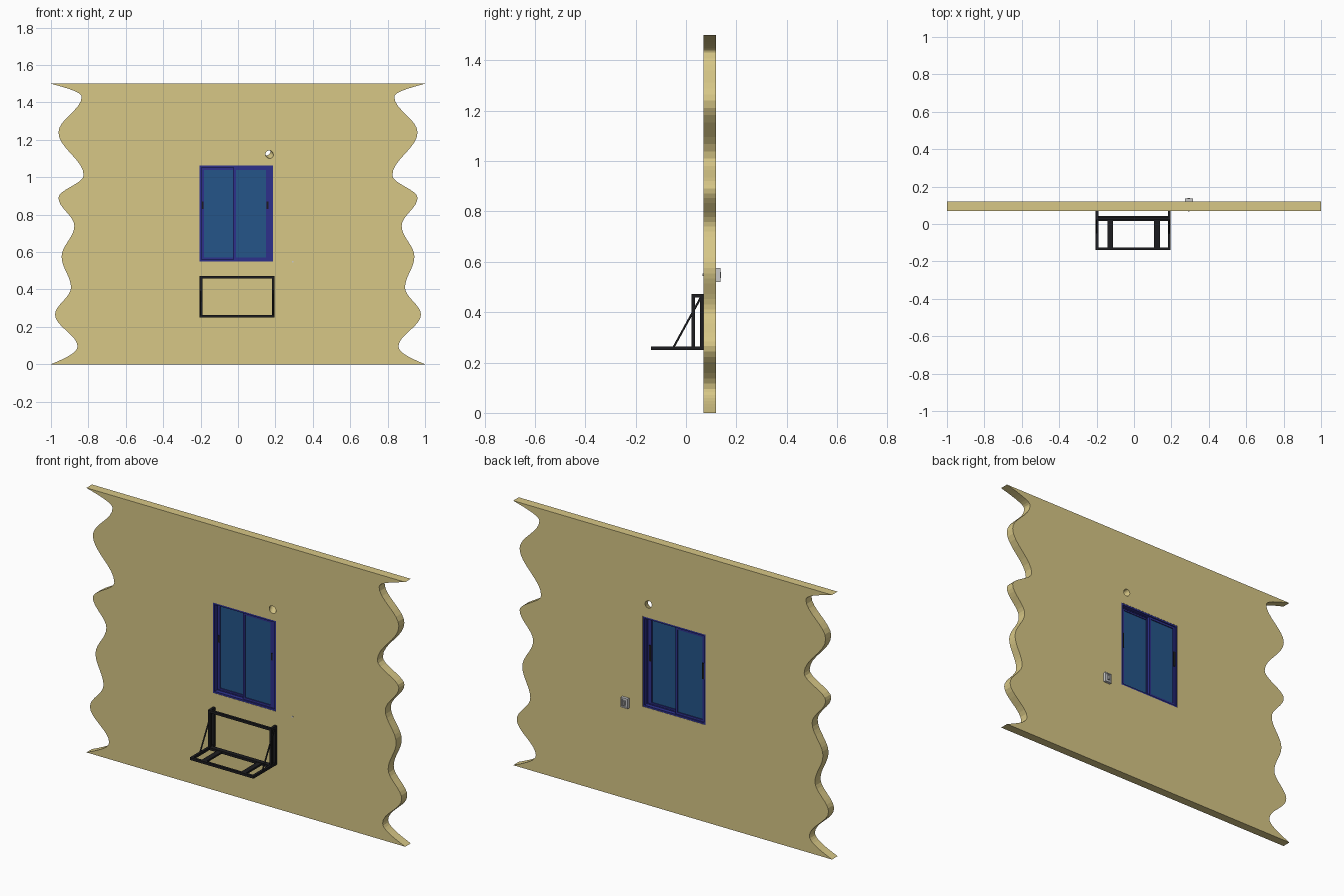
import bpy, bmesh, math
from mathutils import Vector

if "Cube" in bpy.data.objects:
    bpy.data.objects.remove(bpy.data.objects["Cube"])


def material(name, rgb):
    m = bpy.data.materials.new(name)
    m.diffuse_color = (*rgb, 1)
    m.use_nodes = True
    m.node_tree.nodes["Principled BSDF"].inputs["Base Color"].default_value = m.diffuse_color
    return m


SAND = material("sand_wall", (0.68, 0.57, 0.24))
BLUE = material("blue_frame", (0.026, 0.03, 0.26))
GLASS = material("blue_glass", (0.018, 0.09, 0.25))
BLACK = material("black_metal", (0.012, 0.012, 0.014))


def finish(name, bm, mat=None):
    bmesh.ops.recalc_face_normals(bm, faces=bm.faces)
    me = bpy.data.meshes.new(name)
    bm.to_mesh(me)
    bm.free()
    ob = bpy.data.objects.new(name, me)
    bpy.context.collection.objects.link(ob)
    if mat:
        me.materials.append(mat)
    return ob


def boxes(name, parts, mat=None):
    """One object from boxes given as (x0, x1, y0, y1, z0, z1)."""
    bm = bmesh.new()
    for x0, x1, y0, y1, z0, z1 in parts:
        vs = bmesh.ops.create_cube(bm, size=1)["verts"]
        for v in vs:
            v.co = ((x0 + x1) / 2 + v.co.x * (x1 - x0),
                    (y0 + y1) / 2 + v.co.y * (y1 - y0),
                    (z0 + z1) / 2 + v.co.z * (z1 - z0))
    return finish(name, bm, mat)


def ring(x0, x1, y0, y1, z0, z1, left, right, rail):
    """Four boxes forming a rectangular frame in the xz plane."""
    return [(x0, x0 + left, y0, y1, z0, z1), (x1 - right, x1, y0, y1, z0, z1),
            (x0 + left, x1 - right, y0, y1, z0, z0 + rail),
            (x0 + left, x1 - right, y0, y1, z1 - rail, z1)]


def rod(name, a, b, r, mat=None, sides=12):
    a, b = Vector(a), Vector(b)
    bm = bmesh.new()
    bmesh.ops.create_cone(bm, cap_ends=True, segments=sides, radius1=r, radius2=r, depth=(b - a).length)
    ob = finish(name, bm, mat)
    ob.location = (a + b) / 2
    ob.rotation_euler = (b - a).to_track_quat('Z', 'Y').to_euler()
    return ob


# Wall: wavy broken edge, mirrored left and right
turns = [(1.0, 0), (0.858, 0.095), (0.978, 0.265), (0.893, 0.41), (0.943, 0.575), (0.875, 0.74),
         (0.96, 0.89), (0.825, 1.01), (0.96, 1.24), (0.836, 1.43), (1.0, 1.5)]
edge = []
N = 8
for i, ((xa, za), (xb, zb)) in enumerate(zip(turns, turns[1:])):
    for k in range(N):
        t = k / N
        if i == 0:
            s = math.sin(t * math.pi / 2)
        elif i == len(turns) - 2:
            s = 1 - math.cos(t * math.pi / 2)
        else:
            s = (1 - math.cos(t * math.pi)) / 2
        edge.append((xa + (xb - xa) * s, za + (zb - za) * t))
edge.append(turns[-1])
bm = bmesh.new()
outline = edge + [(-x, z) for x, z in reversed(edge)]
face = bm.faces.new([bm.verts.new((x, 0.07, z)) for x, z in outline])
ext = bmesh.ops.extrude_face_region(bm, geom=[face])["geom"]
bmesh.ops.translate(bm, vec=(0, 0.05, 0), verts=[g for g in ext if isinstance(g, bmesh.types.BMVert)])
wall = finish("wall", bm, SAND)

# Window opening and slanted pipe hole
X0, X1, Z0, Z1 = -0.206, 0.188, 0.55, 1.062
cutters = [boxes("window_cutter", [(X0, X1, 0, 0.2, Z0, Z1)]),
           rod("hole_cutter", (0.185, 0.02, 1.105), (0.135, 0.17, 1.155), 0.02, sides=32)]
bpy.context.view_layer.objects.active = wall
for c in cutters:
    c.hide_render = True
    mod = wall.modifiers.new(c.name, 'BOOLEAN')
    mod.operation, mod.solver, mod.object = 'DIFFERENCE', 'EXACT', c
    bpy.ops.object.modifier_apply(modifier=mod.name)
for c in cutters:
    bpy.data.objects.remove(c)

# Window frame with a rib between the two sliding tracks
boxes("window_frame", ring(X0, X1, 0.071, 0.119, Z0, Z1, 0.01, 0.01, 0.01)
      + ring(X0 + 0.01, X1 - 0.01, 0.094, 0.097, Z0 + 0.01, Z1 - 0.01, 0.004, 0.004, 0.004), BLUE)

# Sliding sashes, glass and handles (right one in the front track)
for side, x0, x1, y, left, right, hx in (("left", -0.195, -0.014, 0.098, 0.012, 0.012, -0.189),
                                         ("right", -0.024, 0.178, 0.078, 0.012, 0.028, 0.158)):
    z0, z1 = Z0 + 0.01, Z1 - 0.01
    boxes(side + "_sash", ring(x0, x1, y, y + 0.015, z0, z1, left, right, 0.012), BLUE)
    boxes(side + "_glass", [(x0 + left, x1 - right, y + 0.005, y + 0.01, z0 + 0.012, z1 - 0.012)], GLASS)
    boxes(side + "_handle", [(hx - 0.005, hx + 0.005, y - 0.003, y + 0.001, 0.83, 0.87),
                             (hx - 0.006, hx + 0.006, y + 0.014, y + 0.019, 0.805, 0.895)], BLACK)

# Wall bracket: side frames, cross bars and floor supports
L, R, T = -0.205, 0.195, 0.014
side_parts = []
for x in (L, R - T):
    side_parts += [(x, x + T, -0.139, 0.07, 0.25, 0.264),
                   (x, x + T, 0.022, 0.036, 0.264, 0.472),
                   (x, x + T, 0.056, 0.07, 0.264, 0.472),
                   (x, x + T, 0.036, 0.056, 0.458, 0.472)]
boxes("bracket_sides", side_parts, BLACK)
boxes("bracket_cross_bars", [(L + T, R - T, -0.139, -0.125, 0.25, 0.264),
                             (L + T, R - T, 0.016, 0.042, 0.25, 0.264),
                             (L + T, R - T, 0.022, 0.036, 0.458, 0.472)], BLACK)
boxes("bracket_supports", [(x - 0.015, x + 0.015, -0.125, 0.016, 0.252, 0.262)
                           for x in (-0.126, 0.123)], BLACK)
for side, x in (("left", L + 0.002), ("right", R - 0.007)):
    rod(side + "_brace_rod", (x, -0.052, 0.256), (x, 0.062, 0.464), 0.004, BLACK)

# Socket box on the back of the wall, with its cable coming out in front
boxes("socket_box", [(0.272, 0.315, 0.119, 0.131, 0.519, 0.575)]
      + ring(0.272, 0.315, 0.131, 0.136, 0.519, 0.575, 0.007, 0.007, 0.007))
boxes("socket_switch", [(0.287, 0.299, 0.13, 0.139, 0.535, 0.56)])
rod("cable_stub", (0.293, 0.066, 0.548), (0.293, 0.12, 0.548), 0.005)
